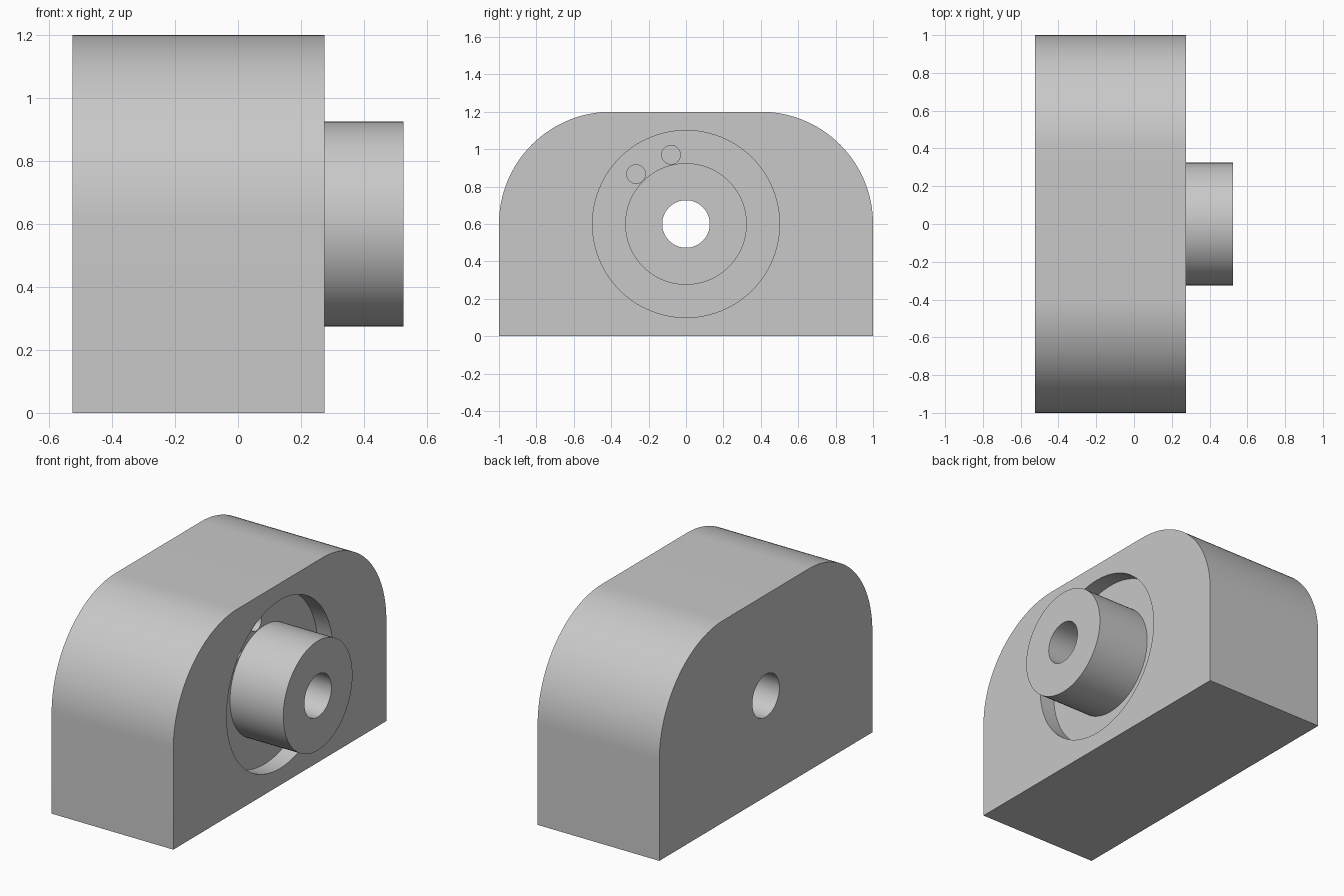
import bpy, bmesh, math
from mathutils import Matrix, Vector

if "Cube" in bpy.data.objects:
    bpy.data.objects.remove(bpy.data.objects["Cube"], do_unlink=True)

# Single grey finish
grey = bpy.data.materials.new("plain grey")
grey.use_nodes = True
colour = (0.58, 0.58, 0.58, 1)
grey.diffuse_color = colour
grey.node_tree.nodes["Principled BSDF"].inputs["Base Color"].default_value = colour

BACK, FACE, FLOOR, TIP = -0.525, 0.275, 0.175, 0.525
AXIS_Z = 0.6


def add_object(name, bm):
    bmesh.ops.recalc_face_normals(bm, faces=bm.faces)
    mesh = bpy.data.meshes.new(name)
    bm.to_mesh(mesh)
    bm.free()
    mesh.materials.append(grey)
    obj = bpy.data.objects.new(name, mesh)
    bpy.context.collection.objects.link(obj)
    return obj


def prism(name, outline, x0, x1):
    """Extrude a (y, z) outline along x."""
    bm = bmesh.new()
    face = bm.faces.new([bm.verts.new((x0, y, z)) for y, z in outline])
    result = bmesh.ops.extrude_face_region(bm, geom=[face])
    verts = [g for g in result["geom"] if isinstance(g, bmesh.types.BMVert)]
    bmesh.ops.translate(bm, verts=verts, vec=(x1 - x0, 0, 0))
    return add_object(name, bm)


def cylinder(name, radius, x0, x1, y=0, z=AXIS_Z, sides=96):
    bm = bmesh.new()
    place = Matrix.Translation(Vector(((x0 + x1) / 2, y, z)))
    bmesh.ops.create_cone(bm, cap_ends=True, segments=sides,
                          radius1=radius, radius2=radius, depth=x1 - x0,
                          matrix=place @ Matrix.Rotation(math.pi / 2, 4, "Y"))
    return add_object(name, bm)


def combine(target, tool, operation):
    mod = target.modifiers.new(tool.name, "BOOLEAN")
    mod.operation, mod.object, mod.solver = operation, tool, "EXACT"
    bpy.context.view_layer.objects.active = target
    bpy.ops.object.modifier_apply(modifier=mod.name)
    bpy.data.objects.remove(tool, do_unlink=True)


# Block with a flat base and two large rounded upper corners
steps = 32
arc = [(0.4 + 0.6 * math.cos(a), 0.6 + 0.6 * math.sin(a))
       for a in (math.pi / 2 * i / steps for i in range(steps + 1))]
outline = [(1, 0)] + arc + [(-y, z) for y, z in reversed(arc)] + [(-1, 0)]
block = prism("bearing_block", outline, BACK, FACE)

# Round recess with a boss rising from its floor
combine(block, cylinder("recess", 0.5, FLOOR, FACE + 0.1), "DIFFERENCE")
combine(block, cylinder("boss", 0.325, FLOOR - 0.05, TIP), "UNION")

# Central through bore and two small blind holes in the recess floor
combine(block, cylinder("bore", 0.127, BACK - 0.1, TIP + 0.1, sides=64), "DIFFERENCE")
for y, z in ((-0.08, 0.97), (-0.267, 0.867)):
    combine(block, cylinder("pin_hole", 0.05, FLOOR - 0.25, FLOOR + 0.05, y, z, 32),
            "DIFFERENCE")

# Smooth curved walls, crisp rims
bpy.ops.object.select_all(action="DESELECT")
block.select_set(True)
bpy.context.view_layer.objects.active = block
bpy.ops.object.shade_smooth_by_angle(angle=math.radians(30))
